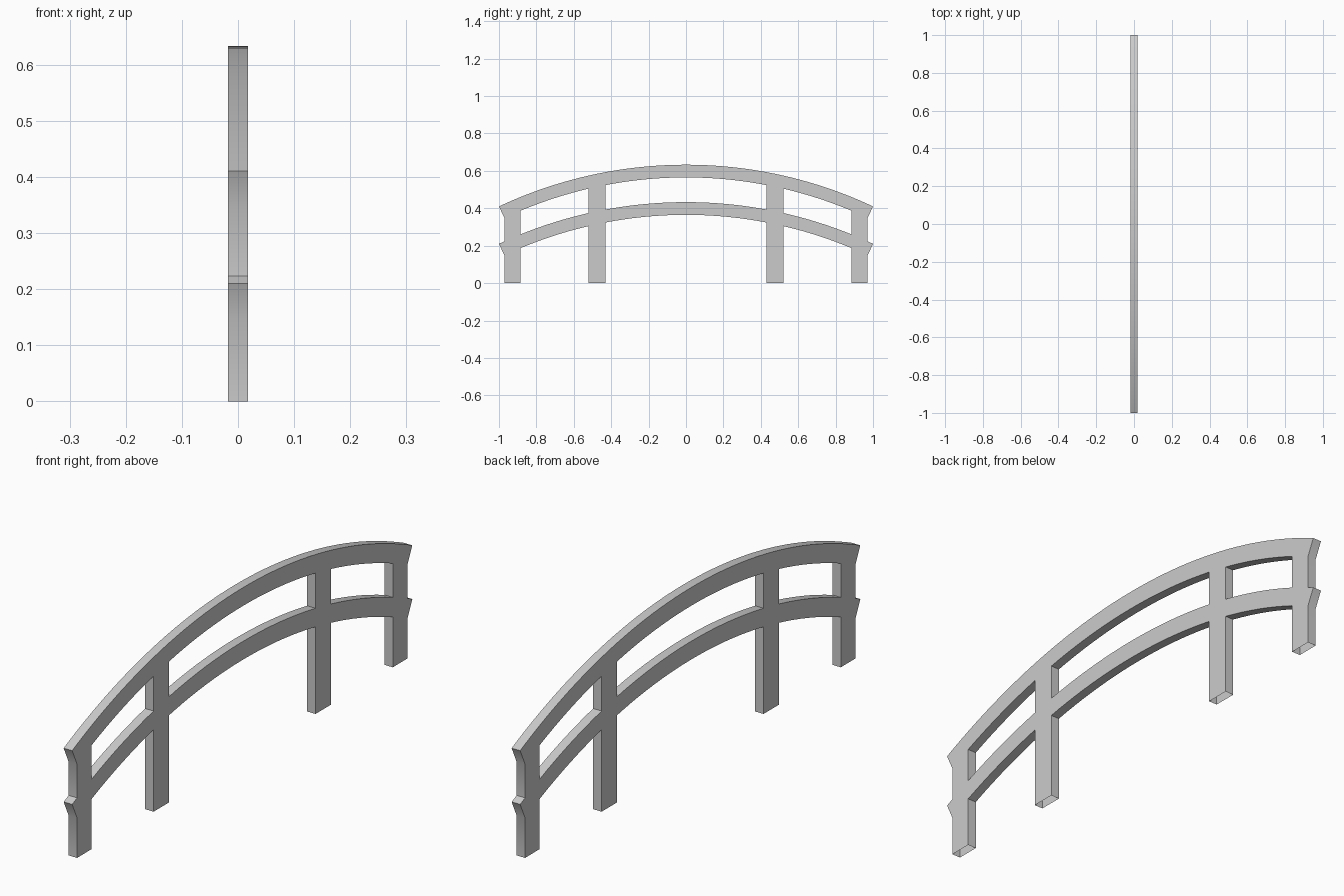
import bpy
import bmesh
import math

if "Cube" in bpy.data.objects:
    bpy.data.objects.remove(bpy.data.objects["Cube"], do_unlink=True)

RADIUS = 2.354         # outer radius of the arched rails
DEPTH = 0.068          # rail height, measured radially
CROWN = 0.633          # top of the upper rail
DROP = 0.2             # lower rail sits this far below the upper one
HALF = 0.0175          # half the panel thickness
INNER_END = (RADIUS - DEPTH) / RADIUS   # underside stops here (radial cut)
POSTS = [(0.431, 0.521), (0.885, INNER_END)]


def rail_top(y):
    return CROWN - RADIUS + math.sqrt(RADIUS ** 2 - y * y)


def rail_bottom(y):
    if abs(y) > INNER_END + 1e-6:       # end tip
        return rail_top(y)
    return CROWN - RADIUS + math.sqrt((RADIUS - DEPTH) ** 2 - y * y)


# Stations along the panel: post sides, tips, and even steps in between
breaks = [0, *POSTS[0], *POSTS[1], 1]
half = [0.0]
for a, b in zip(breaks, breaks[1:]):
    n = 1 if a == INNER_END else max(1, round((b - a) / 0.045))
    half += [a + (b - a) * i / n for i in range(1, n + 1)]
stations = [-y for y in reversed(half[1:])] + half

bm = bmesh.new()
verts = {}


def vert(y, z):
    key = (round(y, 5), round(z, 5))
    if key not in verts:
        verts[key] = bm.verts.new((-HALF, y, z))
    return verts[key]


def cell(y0, y1, low, high):
    corners = [vert(y0, low(y0)), vert(y1, low(y1)),
               vert(y1, high(y1)), vert(y0, high(y0))]
    bm.faces.new(list(dict.fromkeys(corners)))


# Rails everywhere, post infill between and below them
for y0, y1 in zip(stations, stations[1:]):
    cell(y0, y1, rail_bottom, rail_top)
    cell(y0, y1, lambda y: rail_bottom(y) - DROP, lambda y: rail_top(y) - DROP)
    mid = abs(y0 + y1) / 2
    if any(a < mid < b for a, b in POSTS):
        cell(y0, y1, lambda y: rail_top(y) - DROP, rail_bottom)
        cell(y0, y1, lambda y: 0.0, lambda y: rail_bottom(y) - DROP)

# Thickness
result = bmesh.ops.extrude_face_region(bm, geom=bm.faces[:], use_keep_orig=True)
moved = [g for g in result["geom"] if isinstance(g, bmesh.types.BMVert)]
bmesh.ops.translate(bm, verts=moved, vec=(2 * HALF, 0, 0))
bmesh.ops.recalc_face_normals(bm, faces=bm.faces[:])

# Posts are open at the foot
feet = [f for f in bm.faces if all(v.co.z < 1e-4 for v in f.verts)]
bmesh.ops.delete(bm, geom=feet, context="FACES")

mesh = bpy.data.meshes.new("arched_railing")
bm.to_mesh(mesh)
bm.free()
railing = bpy.data.objects.new("arched_railing", mesh)
bpy.context.collection.objects.link(railing)

# Plain grey
grey = bpy.data.materials.new("light_grey")
grey.use_nodes = True
colour = (0.6, 0.6, 0.6, 1)
grey.diffuse_color = colour
grey.node_tree.nodes["Principled BSDF"].inputs["Base Color"].default_value = colour
mesh.materials.append(grey)

bpy.context.view_layer.objects.active = railing
railing.select_set(True)
bpy.ops.object.shade_smooth_by_angle(angle=math.radians(30))
